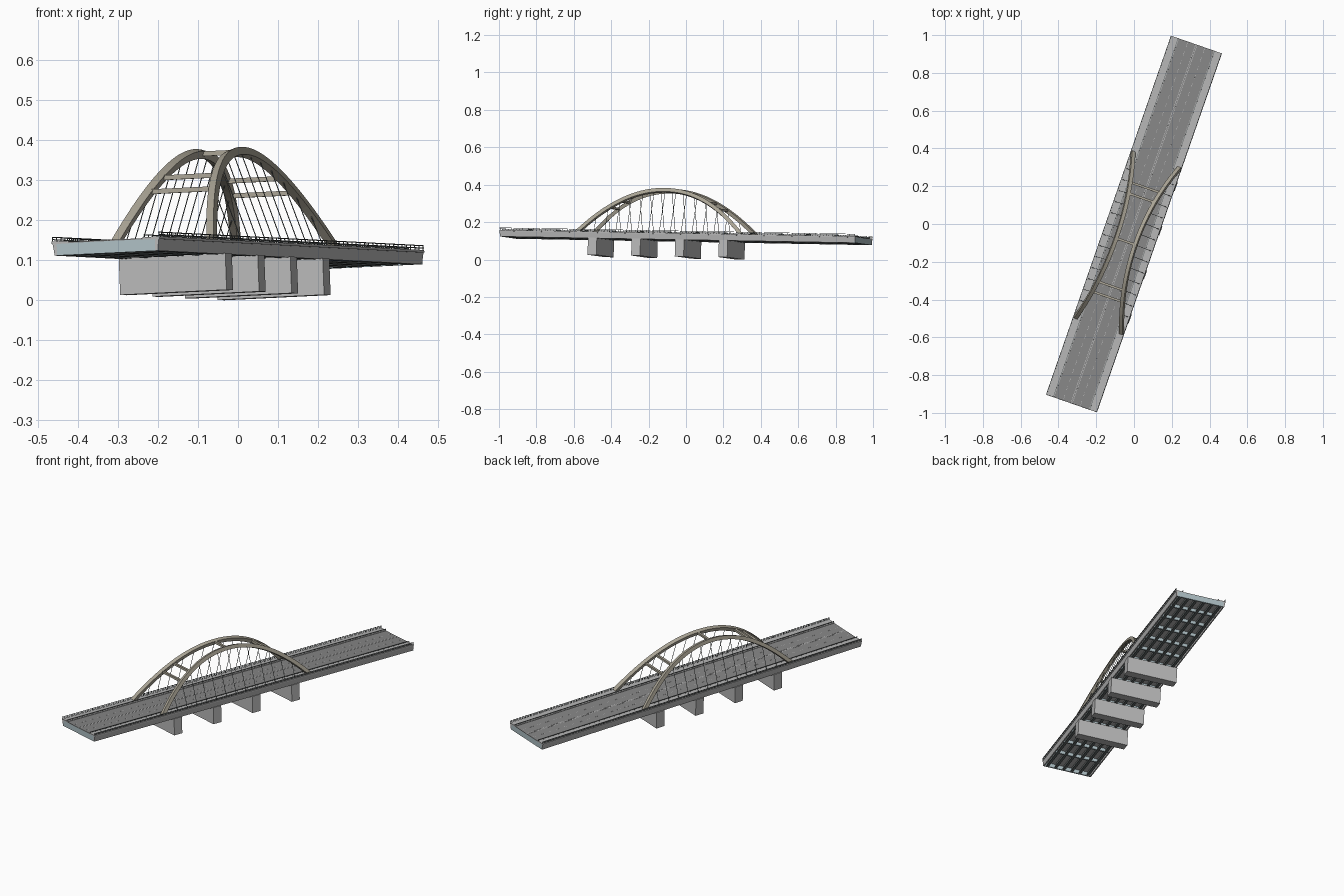
import bpy, bmesh, math
from mathutils import Matrix, Vector

if "Cube" in bpy.data.objects:
    bpy.data.objects.remove(bpy.data.objects["Cube"])

# Local frame: x across the deck, y along it, z up; PLACE turns and tilts the bridge
PLACE = (Matrix.Translation((0, 0, 0.13)) @ Matrix.Rotation(math.radians(-19.15), 4, 'Z')
         @ Matrix.Rotation(-0.046, 4, 'Y') @ Matrix.Rotation(-0.017, 4, 'X')
         @ Matrix.Translation((0, 0, -0.13)))
HL, HW = 1.006, 0.143          # deck half length and half width
ROAD = 0.098                   # half width of the roadway
ARCH_Y, SPAN = -0.106, 0.462   # arch centre and half span


def material(name, r, g, b):
    m = bpy.data.materials.new(name)
    m.diffuse_color = (r, g, b, 1)
    m.use_nodes = True
    m.node_tree.nodes["Principled BSDF"].inputs["Base Color"].default_value = m.diffuse_color
    return m


ASPHALT = material("asphalt", 0.24, 0.24, 0.24)
WALK = material("pavement", 0.46, 0.46, 0.46)
PAINT = material("road_paint", 0.7, 0.7, 0.7)
BEIGE = material("arch_paint", 0.40, 0.37, 0.30)
BLUE = material("blue_steel", 0.42, 0.52, 0.55)
DARK = material("dark_steel", 0.13, 0.15, 0.15)
CONCRETE = material("concrete", 0.48, 0.48, 0.48)


def finish(name, bm, mat):
    bmesh.ops.recalc_face_normals(bm, faces=bm.faces)
    me = bpy.data.meshes.new(name)
    bm.to_mesh(me)
    bm.free()
    ob = bpy.data.objects.new(name, me)
    bpy.context.collection.objects.link(ob)
    me.materials.append(mat)
    ob.matrix_world = PLACE
    return ob


def boxes(name, mat, items):
    """items: (x0, x1, y0, y1, z0, z1) boxes joined in one object"""
    bm = bmesh.new()
    for x0, x1, y0, y1, z0, z1 in items:
        m = (Matrix.Translation(((x0 + x1) / 2, (y0 + y1) / 2, (z0 + z1) / 2))
             @ Matrix.Diagonal((x1 - x0, y1 - y0, z1 - z0, 1)))
        bmesh.ops.create_cube(bm, size=1, matrix=m)
    return finish(name, bm, mat)


def both(items):
    """add the boxes mirrored across the deck centre line"""
    return items + [(-b, -a, c, d, e, f) for a, b, c, d, e, f in items]


def spread(n, a, b):
    return [a + (b - a) * i / (n - 1) for i in range(n)]


# Deck slab, road surface, pavements and edge fascia
boxes("deck_slab", CONCRETE, [(-HW + .004, HW - .004, -HL + .002, HL - .002, .122, .131)])
boxes("road_surface", ASPHALT, [(-ROAD, ROAD, -HL, HL, .130, .133)])
boxes("pavements", WALK, both([(ROAD, HW, -HL, HL, .129, .1355)]))
bm = bmesh.new()
for s in (-1, 1):
    prof = [(HW - .002, .131), (HW - .007, .100), (HW - .013, .100), (HW - .013, .131)]
    rings = [[bm.verts.new((s * x, y, z)) for x, z in prof] for y in (-HL, HL)]
    for i in range(4):
        j = (i + 1) % 4
        bm.faces.new((rings[0][i], rings[0][j], rings[1][j], rings[1][i]))
    bm.faces.new(rings[0])
    bm.faces.new(rings[1])
finish("edge_fascia", bm, CONCRETE)

# Lane markings: double centre line and dashed lane lines
dashes = [(.047, .0485, y, y + .022, .1325, .1334) for y in spread(42, -HL + .01, HL - .03)]
boxes("lane_markings", PAINT, both([(.003, .0048, -HL, HL, .1325, .1334)] + dashes))

# I-girders under the deck
girders = []
for x in spread(6, -.115, .115):
    girders += [(x - .002, x + .002, -HL + .01, HL - .01, .103, .123),
                (x - .007, x + .007, -HL + .01, HL - .01, .100, .103)]
boxes("girders", DARK, girders)

# Cross beams and end plates
boxes("cross_beams", BLUE, [(-HW + .012, HW - .012, y - .005, y + .005, .104, .123)
                            for y in [-.9735 + .2468 * i / 2 for i in range(1, 16)]])
boxes("end_plates", BLUE, [(-HW + .006, HW - .006, y - .004, y + .004, .100, .131)
                           for y in (-HL + .004, HL - .004)])

# Four wall piers
boxes("piers", CONCRETE, [(-.141, .141, y - .025, y + .025, .0105, .102)
                          for y in [-.48 + .247 * i for i in range(4)]])


# Railings: outer handrail and lower guard rail beside the road
def railing(name, x, top, n, bars):
    parts = [(x - .001, x + .001, y - .001, y + .001, .134, top)
             for y in spread(n, -HL + .002, HL - .002)]
    parts += [(x - .0012, x + .0012, -HL, HL, z - .0024, z) for z in bars]
    boxes(name, DARK, both(parts))


railing("handrails", HW - .002, .1475, 64, (.1475, .1415))
railing("guard_rails", ROAD + .004, .1425, 64, (.1425,))


# Two inclined box-section arches leaning towards each other
def arch_point(u, side):
    k = 1 - abs(u) ** 2.08
    return Vector((side * (.129 - .075 * k), ARCH_Y + SPAN * u, .134 + .232 * k))


N = 40
lean = Vector((.075, 0, -.232)).normalized()
for side, name in ((-1, "left_arch"), (1, "right_arch")):
    bm = bmesh.new()
    slope = Vector((side * lean.x, 0, lean.z))
    flat = slope.cross(Vector((0, 1, 0))).normalized()   # normal of the arch plane
    rings = []
    for i in range(N + 1):
        u = -1 + 2 * i / N
        p = arch_point(u, side)
        t = (arch_point(u + .01, side) - arch_point(u - .01, side)).normalized()
        n = t.cross(flat).normalized()
        rings.append([bm.verts.new(p + flat * a * .010 + n * b * .010)
                      for a, b in ((-1, -1), (1, -1), (1, 1), (-1, 1))])
    for a, b in zip(rings, rings[1:]):
        for i in range(4):
            j = (i + 1) % 4
            bm.faces.new((a[i], a[j], b[j], b[i]))
    bm.faces.new(rings[0])
    bm.faces.new(rings[-1])
    finish(name, bm, BEIGE)

# Struts tying the arches together
struts = []
for dy in (-.306, -.247, 0, .247, .306):
    p = arch_point(dy / SPAN, 1)
    struts.append((-p.x, p.x, p.y - .006, p.y + .006, p.z - .006, p.z + .006))
boxes("arch_struts", BEIGE, struts)

# Hangers from each arch down to the deck edge
bm = bmesh.new()
for side in (-1, 1):
    for dy in spread(13, -.37, .37):
        top = arch_point(dy / SPAN, side)
        foot = Vector((side * .134, top.y, .132))
        d = top - foot
        m = (Matrix.Translation((top + foot) / 2)
             @ d.to_track_quat('Z', 'Y').to_matrix().to_4x4())
        bmesh.ops.create_cone(bm, cap_ends=True, segments=6, radius1=.0013,
                              radius2=.0013, depth=d.length, matrix=m)
finish("hangers", bm, DARK)
